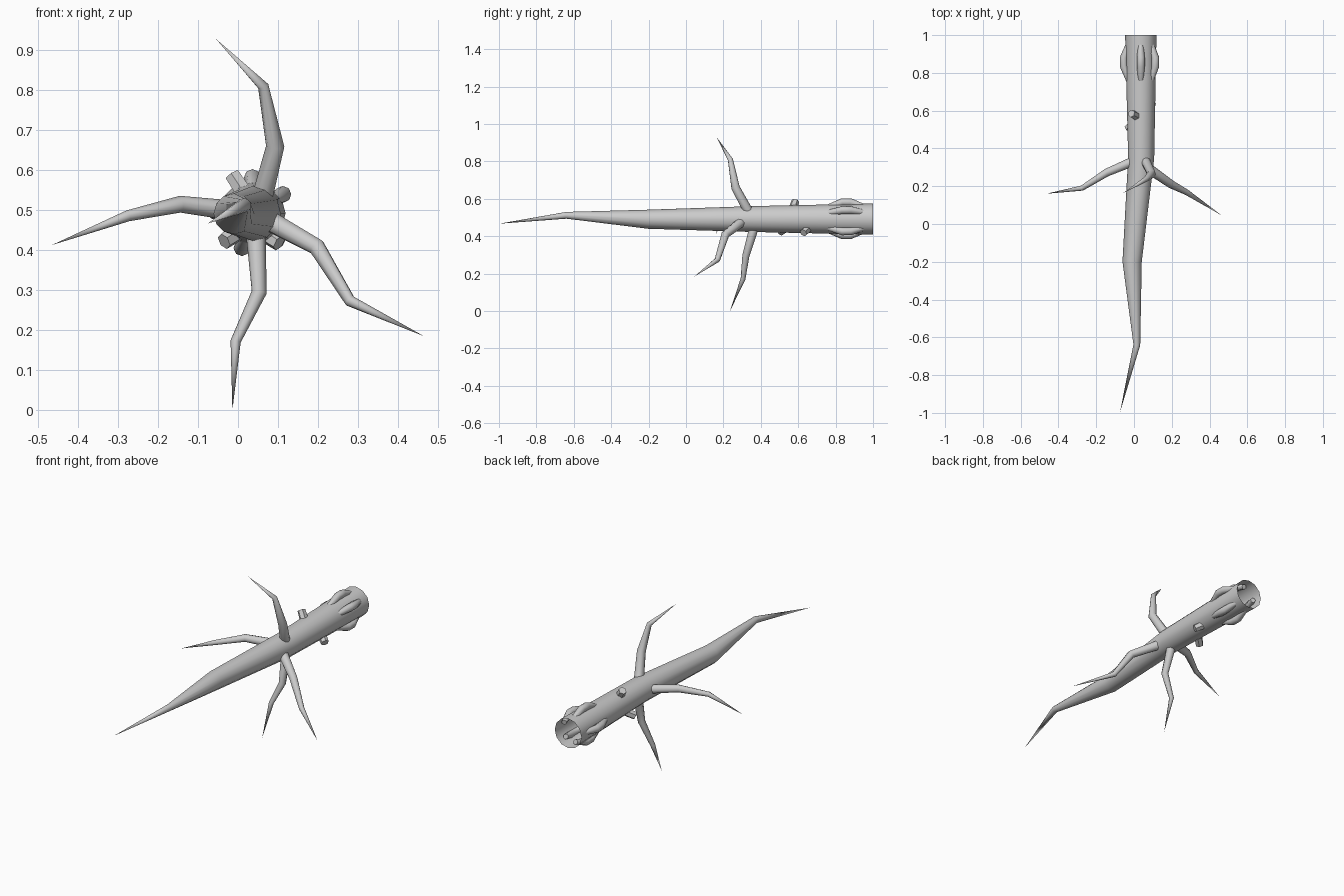
import bpy, bmesh, math
from mathutils import Vector

if "Cube" in bpy.data.objects:
    bpy.data.objects.remove(bpy.data.objects["Cube"])


def tube(name, points, sides=8, cap_end=False):
    """Tapered tube along (x, y, z, radius) points; zero radius makes a tip."""
    bm = bmesh.new()
    pos = [Vector(p[:3]) for p in points]
    prev, side = None, None
    for i, p in enumerate(pos):
        a = pos[max(i - 1, 0)]
        b = pos[min(i + 1, len(pos) - 1)]
        d1 = (p - a).normalized()
        d2 = (b - p).normalized()
        t = (d1 + d2).normalized()
        if side is None:
            ref = Vector((0, 0, 1)) if abs(t.z) < 0.8 else Vector((0, 1, 0))
            side = ref
        side = (side - t * side.dot(t)).normalized()
        up = t.cross(side)
        r = points[i][3]
        if r == 0:
            ring = [bm.verts.new(p)]
        else:
            ring = [bm.verts.new(p + r * (math.cos(w) * side + math.sin(w) * up))
                    for w in (math.tau * k / sides for k in range(sides))]
        if prev:
            for k in range(sides):
                n = (k + 1) % sides
                if len(prev) == 1:
                    bm.faces.new((prev[0], ring[n], ring[k]))
                elif len(ring) == 1:
                    bm.faces.new((prev[k], prev[n], ring[0]))
                else:
                    bm.faces.new((prev[k], prev[n], ring[n], ring[k]))
        prev = ring
    if cap_end:
        bm.faces.new(prev)
    bmesh.ops.recalc_face_normals(bm, faces=bm.faces)
    mesh = bpy.data.meshes.new(name)
    bm.to_mesh(mesh)
    bm.free()
    obj = bpy.data.objects.new(name, mesh)
    bpy.context.collection.objects.link(obj)
    bpy.context.view_layer.objects.active = obj
    bpy.ops.object.select_all(action='DESELECT')
    obj.select_set(True)
    bpy.ops.object.shade_smooth_by_angle(angle=math.radians(50))
    return obj


# Main stem, open at the back and pointed at the front
tube("stem", [(0.036, 1.0, 0.492, 0.083), (0.038, 0.35, 0.492, 0.069),
              (-0.01, -0.2, 0.491, 0.051), (0.015, -0.64, 0.512, 0.018),
              (-0.075, -1.0, 0.467, 0)], sides=12)

# Four bent side branches
branches = {
    "upper_branch": [(0.06, 0.335, 0.53, 0.026), (0.093, 0.265, 0.66, 0.023),
                     (0.063, 0.237, 0.81, 0.014), (-0.055, 0.165, 0.928, 0)],
    "left_branch": [(-0.02, 0.325, 0.5, 0.025), (-0.145, 0.272, 0.515, 0.021),
                    (-0.275, 0.19, 0.486, 0.014), (-0.465, 0.16, 0.413, 0)],
    "right_branch": [(0.075, 0.295, 0.475, 0.027), (0.197, 0.21, 0.408, 0.022),
                     (0.28, 0.167, 0.273, 0.015), (0.465, 0.045, 0.185, 0)],
    "lower_branch": [(0.044, 0.365, 0.45, 0.025), (0.053, 0.32, 0.295, 0.019),
                     (-0.006, 0.305, 0.172, 0.013), (-0.014, 0.235, 0.0, 0)],
}
for name, pts in branches.items():
    tube(name, pts)

# Ring of long bark knots near the open end
cx, cz = 0.036, 0.492
for i, deg in enumerate((90, 32, -47, -107, 178)):
    c, s = math.cos(math.radians(deg)), math.sin(math.radians(deg))
    profile = ((0.755, 0.062, 0.014), (0.835, 0.09, 0.021),
               (0.88, 0.09, 0.021), (0.96, 0.062, 0.014))
    tube(f"bark_knot_{i + 1}", [(cx + c * d, y, cz + s * d, r) for y, d, r in profile],
         cap_end=True)

# Cut-off twig stubs along the stem
stubs = [((0.014, 0.57, 0.545), (-0.014, 0.585, 0.588)),
         ((0.0, 0.535, 0.445), (-0.035, 0.505, 0.422)),
         ((0.07, 0.65, 0.44), (0.103, 0.628, 0.418))]
for i, (a, b) in enumerate(stubs):
    tube(f"twig_stub_{i + 1}", [(*a, 0.023), (*b, 0.021)], sides=6, cap_end=True)
